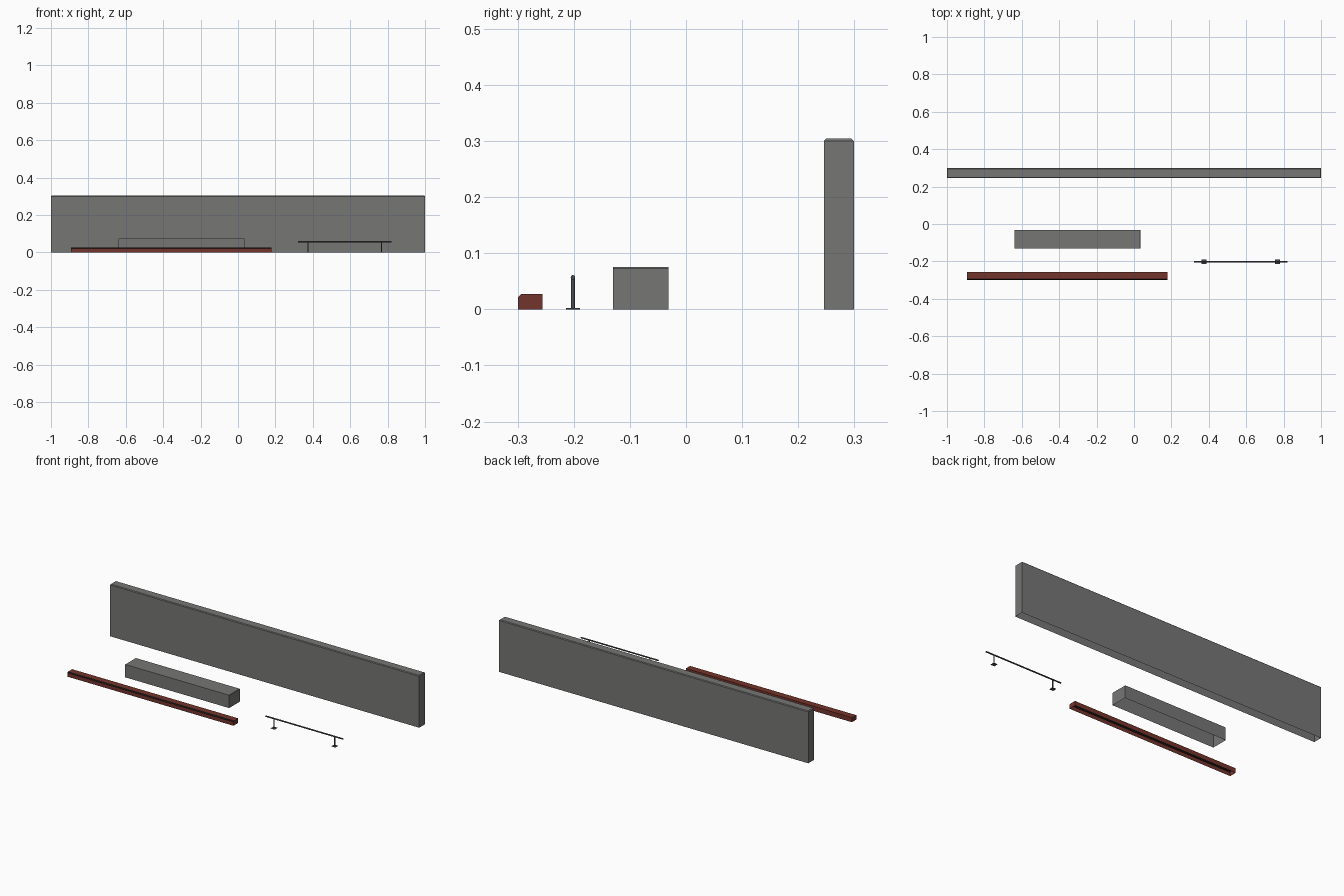
import bpy, bmesh, math
from mathutils import Matrix, Vector

if "Cube" in bpy.data.objects:
    bpy.data.objects.remove(bpy.data.objects["Cube"])


def material(name, rgb):
    m = bpy.data.materials.new(name)
    m.diffuse_color = (*rgb, 1.0)
    m.use_nodes = True
    m.node_tree.nodes["Principled BSDF"].inputs["Base Color"].default_value = m.diffuse_color
    return m


concrete = material("concrete_grey", (0.18, 0.185, 0.178))
brick = material("brick_red", (0.175, 0.034, 0.025))
metal = material("dark_metal", (0.07, 0.073, 0.075))
coping = material("black_coping", (0.01, 0.01, 0.01))


def finish(bm, name, mats):
    mesh = bpy.data.meshes.new(name)
    bm.to_mesh(mesh)
    bm.free()
    ob = bpy.data.objects.new(name, mesh)
    bpy.context.collection.objects.link(ob)
    for m in mats:
        mesh.materials.append(m)
    return ob


def block(name, x, y, h, mats, chamfer, sides):
    """Open-bottomed block with chamfered top edges on the listed sides."""
    bm = bmesh.new()
    size = Vector((x[1] - x[0], y[1] - y[0], h))
    centre = Vector(((x[0] + x[1]) / 2, (y[0] + y[1]) / 2, h / 2))
    bmesh.ops.create_cube(bm, size=1, matrix=Matrix.Translation(centre) @ Matrix.Diagonal((*size, 1)))
    bottom = [f for f in bm.faces if f.normal.z < -0.5]
    bmesh.ops.delete(bm, geom=bottom, context='FACES_ONLY')
    edges = []
    for e in bm.edges:
        mid = (e.verts[0].co + e.verts[1].co) / 2 - centre
        if mid.z < h * 0.4:
            continue
        side = ("+x" if mid.x > 0 else "-x") if abs(mid.x) > size.x * 0.4 else ("+y" if mid.y > 0 else "-y")
        if side in sides:
            edges.append(e)
    bmesh.ops.bevel(bm, geom=edges, offset=chamfer, segments=1, affect='EDGES')
    bm.normal_update()
    # sloping chamfer faces take the last material
    for f in bm.faces:
        if 0.1 < f.normal.z < 0.9:
            f.material_index = len(mats) - 1
    return finish(bm, name, mats)


def tube(name, a, b, r, sides=12):
    a, b = Vector(a), Vector(b)
    d = b - a
    bm = bmesh.new()
    mat = Matrix.Translation((a + b) / 2) @ d.to_track_quat('Z', 'Y').to_matrix().to_4x4()
    bmesh.ops.create_cone(bm, cap_ends=True, segments=sides, radius1=r, radius2=r, depth=d.length, matrix=mat)
    for f in bm.faces:
        f.smooth = len(f.verts) == 4
    for e in bm.edges:
        e.smooth = all(len(f.verts) == 4 for f in e.link_faces)
    return finish(bm, name, [metal])


# Tall back wall, wide ledge and low kerb
block("back_wall", (-1, 1), (0.2455, 0.299), 0.304, [concrete], 0.004, ("+x", "-x", "+y", "-y"))
block("wide_ledge", (-0.64, 0.034), (-0.13, -0.0315), 0.075, [concrete], 0.002, ("+x", "-x"))
block("low_kerb", (-0.894, 0.18), (-0.299, -0.2555), 0.027, [brick, coping], 0.005, ("-y",))

# Grind rail on two posts with square foot plates
RY, RZ = -0.2015, 0.057
tube("rail_bar", (0.32, RY, RZ), (0.82, RY, RZ), 0.004)
for i, px in enumerate((0.374, 0.767)):
    tube(f"rail_post_{i + 1}", (px, RY, 0), (px, RY, RZ), 0.0035)
    bm = bmesh.new()
    bmesh.ops.create_cube(bm, size=1, matrix=Matrix.Translation((px, RY, 0.001)) @ Matrix.Diagonal((0.025, 0.025, 0.002, 1)))
    finish(bm, f"rail_foot_{i + 1}", [metal])
